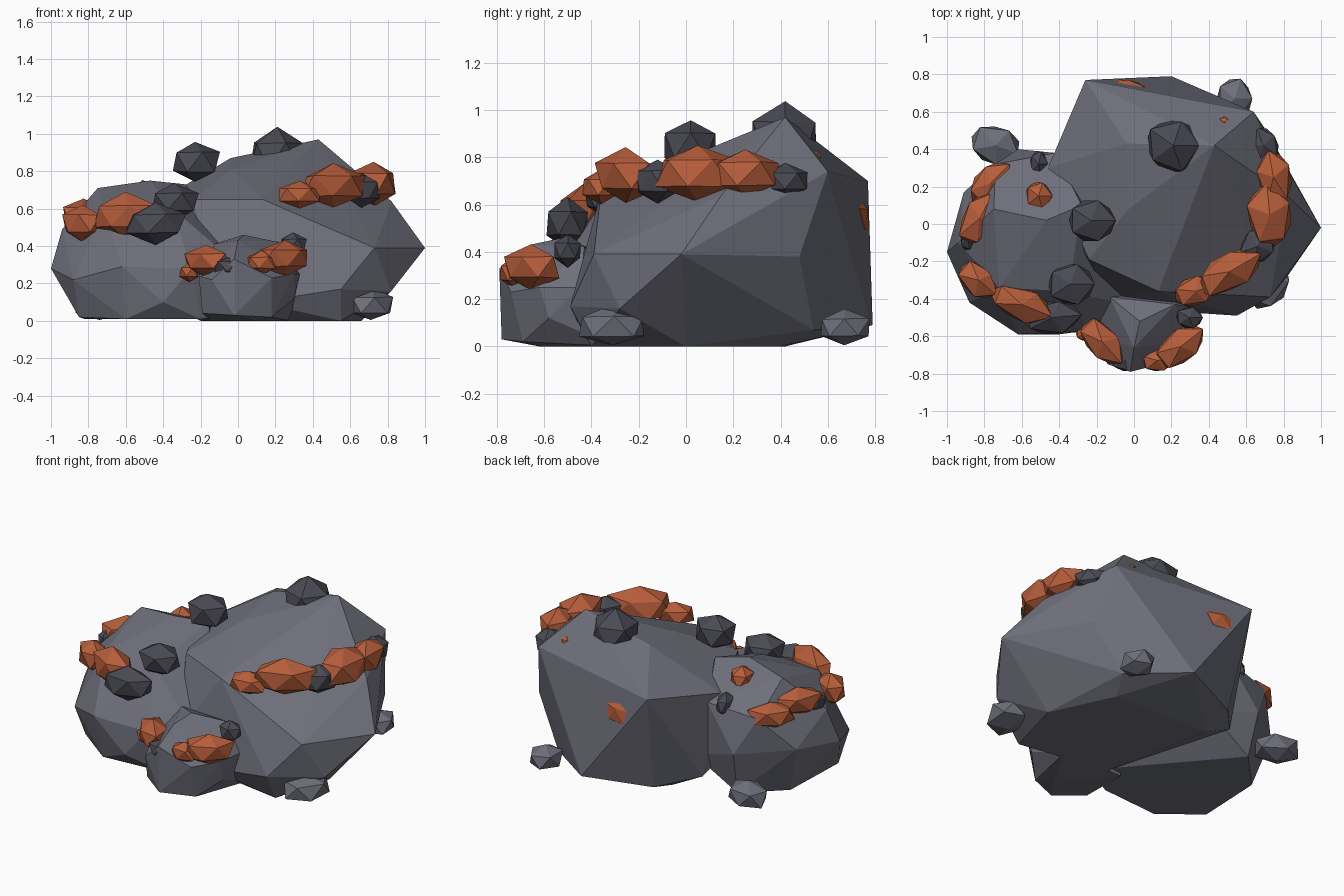
import bpy, bmesh, math, random
from mathutils import Vector

random.seed(4)


def material(name, color):
    m = bpy.data.materials.new(name)
    m.diffuse_color = (*color, 1)
    return m


STONE = material("grey stone", (0.155, 0.158, 0.195))
DARK = material("dark stone", (0.068, 0.068, 0.088))
ORE = material("orange ore", (0.47, 0.110, 0.043))


def finish(bm, name, mat):
    bmesh.ops.recalc_face_normals(bm, faces=bm.faces)
    me = bpy.data.meshes.new(name)
    bm.to_mesh(me)
    bm.free()
    me.materials.append(mat)
    ob = bpy.data.objects.new(name, me)
    bpy.context.collection.objects.link(ob)


def boulder(name, points):
    """Faceted rock as the convex hull of a few corner points."""
    bm = bmesh.new()
    for p in points:
        bm.verts.new(p)
    bmesh.ops.convex_hull(bm, input=bm.verts)
    loose = [v for v in bm.verts if not v.link_faces]
    bmesh.ops.delete(bm, geom=loose, context='VERTS')
    finish(bm, name, STONE)


def chunk(name, mat, loc, size, yaw=0):
    """Jittered 20-sided nugget; size = half length, width, height."""
    bm = bmesh.new()
    bmesh.ops.create_icosphere(bm, subdivisions=1, radius=1.09)
    c, s = math.cos(math.radians(yaw)), math.sin(math.radians(yaw))
    for v in bm.verts:
        p = v.co * random.uniform(0.92, 1.06)
        x, y, z = p.x * size[0], p.y * size[1], p.z * size[2]
        v.co = Vector((x * c - y * s, x * s + y * c, z)) + Vector(loc)
        v.co.z = max(v.co.z, 0.005)
    finish(bm, name, mat)


# Three main boulders
boulder("large_boulder", [
    (.43, .42, .97), (-.04, .43, .87), (-.26, .77, .70), (.64, .6, .74),
    (-.46, .3, .62), (-.03, .08, .81), (-.24, -.19, .65), (.13, -.36, .65),
    (.82, .15, .64), (.73, -.39, .39), (1, -.02, .39), (.72, .48, .38),
    (.55, -.49, .17), (.1, -.46, .1), (-.14, -.40, .25), (-.5, .15, .3),
    (-.4, .4, .1), (.2, .79, .09), (-.2, .62, .06), (.54, .54, .07),
    (.82, -.28, .16), (.55, -.40, 0), (.66, 0, 0), (.47, .4, 0),
    (-.2, .42, 0), (-.05, -.3, 0)])
boulder("left_boulder", [
    (-.75, .08, .71), (-.47, .02, .75), (-.28, .1, .73), (-1, -.15, .28),
    (-.91, .17, .32), (-.94, -.1, .49), (-.72, -.34, .59), (-.35, -.36, .6),
    (-.62, -.59, .29), (-.25, -.57, .28), (-.88, -.42, .22), (-.85, -.35, .02),
    (-.6, -.53, .01), (-.4, -.59, .1), (-.2, -.5, .01), (-.62, .4, .3),
    (-.74, .32, .53), (-.42, .38, .58), (-.82, .1, .01), (-.6, .33, .02),
    (-.3, .35, .2), (0, -.44, .3), (0, -.2, .35), (0, -.4, .03)])
boulder("front_boulder", [
    (.03, -.52, .46), (-.13, -.39, .41), (.22, -.43, .42), (.0, -.66, .43),
    (-.21, -.6, .24), (-.02, -.79, .33), (.3, -.62, .25), (.33, -.45, .25),
    (-.2, -.4, .3), (.18, -.74, .23), (-.14, -.75, .22), (.3, -.58, .12),
    (-.02, -.78, .03), (.18, -.69, .02), (-.19, -.66, .04), (.1, -.62, 0),
    (-.15, -.3, 0), (.28, -.3, 0)])

# Bands of ore nuggets
for i, (loc, size, yaw) in enumerate([
    ((-.83, -.30, .52), (.125, .085, .095), -40),
    ((-.60, -.43, .56), (.18, .09, .115), -22),
    ((-.825, .03, .565), (.16, .09, .085), 62),
    ((-.765, .22, .53), (.14, .09, .08), 45),
    ((-.51, .15, .67), (.075, .08, .08), 0),
    ((.33, -.36, .675), (.12, .08, .07), 20),
    ((.51, -.255, .72), (.19, .10, .11), 30),
    ((.725, .05, .735), (.18, .12, .115), 95),
    ((.745, .25, .73), (.16, .095, .10), 100),
    ((-.17, -.63, .32), (.15, .09, .08), -48),
    ((-.26, -.58, .26), (.055, .05, .05), 0),
    ((.125, -.73, .31), (.085, .06, .06), 10),
    ((.25, -.655, .335), (.15, .09, .09), 38),
    ((-.06, .735, .54), (.115, .04, .085), 0),
    ((.48, .545, .80), (.03, .03, .03), 0),
]):
    chunk(f"ore_nugget_{i + 1}", ORE, loc, size, yaw)

# Dark stones between the ore and on top
for i, (loc, size, yaw) in enumerate([
    ((-.44, -.50, .52), (.16, .09, .10), 5),
    ((-.34, -.32, .635), (.13, .115, .095), 0),
    ((-.23, .02, .85), (.13, .115, .105), 0),
    ((.21, .42, .885), (.15, .145, .135), 0),
    ((.66, -.12, .70), (.11, .09, .09), 50),
    ((.69, .42, .70), (.10, .085, .07), 110),
    ((-.03, -.715, .29), (.095, .08, .055), 0),
    ((.295, -.50, .405), (.075, .06, .065), 0),
    ((-.51, .32, .57), (.05, .08, .07), 0),
    ((-.89, -.08, .53), (.04, .06, .055), 0),
]):
    chunk(f"dark_stone_{i + 1}", DARK, loc, size, yaw)

# Loose pebbles at the base
for i, (loc, size, yaw) in enumerate([
    ((-.74, .42, .085), (.135, .105, .085), -20),
    ((.71, -.31, .085), (.15, .115, .085), 70),
    ((.54, .67, .08), (.095, .11, .075), 0),
]):
    chunk(f"pebble_{i + 1}", STONE, loc, size, yaw)
